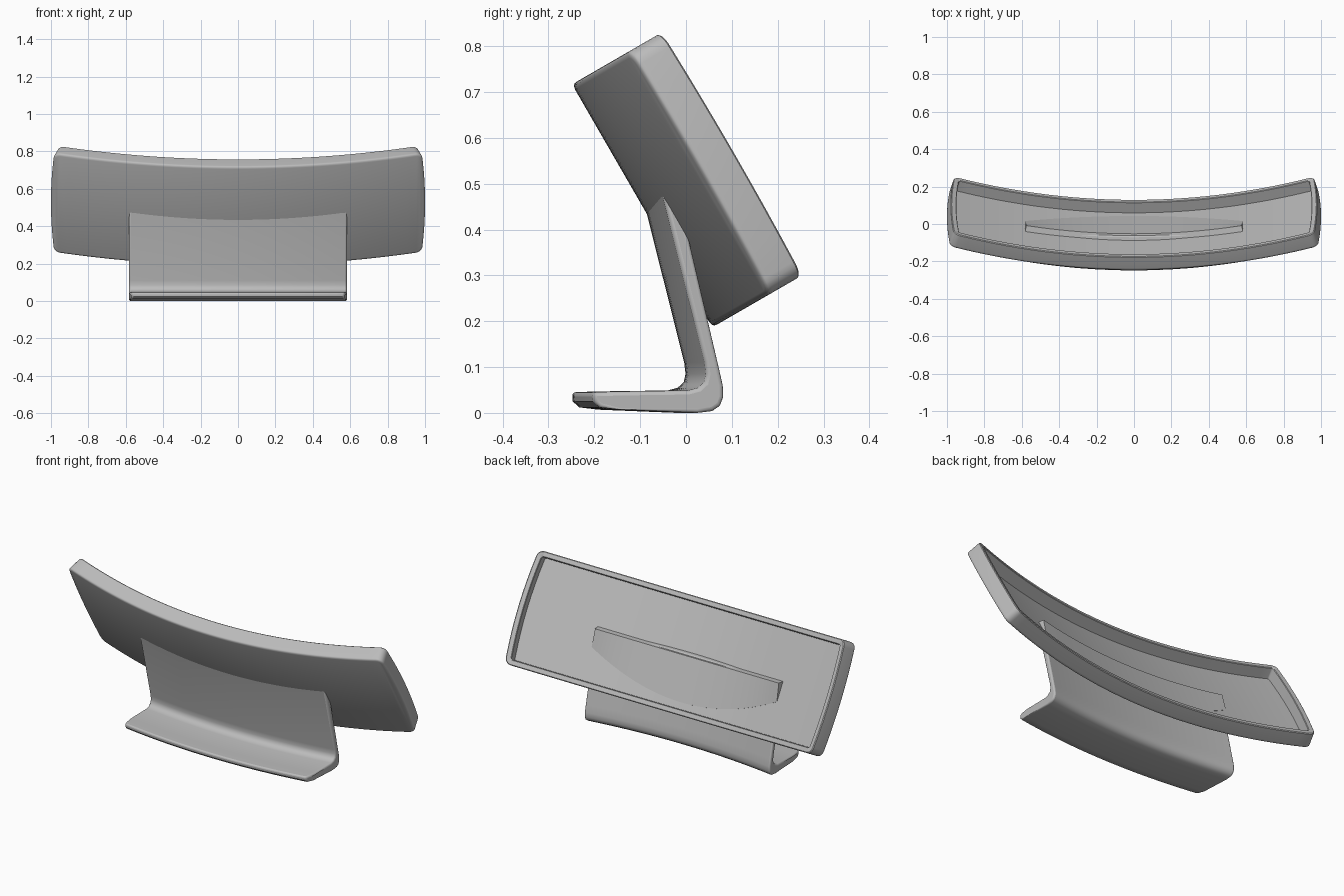
import bpy, bmesh, math

if "Cube" in bpy.data.objects:
    bpy.data.objects.remove(bpy.data.objects["Cube"])

grey = bpy.data.materials.new("plain grey")
grey.use_nodes = True
COLOUR = (0.5, 0.5, 0.5, 1)
grey.diffuse_color = COLOUR
grey.node_tree.nodes["Principled BSDF"].inputs["Base Color"].default_value = COLOUR

PANEL_BOW, STAND_BOW = 0.15, 0.134   # bend across the width
TILT = math.radians(30)
MID, HALF = 0.439, 0.306  # panel centre and half height along its slope
BACK, FLOOR = 0.143, 0.021


def panel_point(x, v, depth):
    """v runs up the slope; depth is measured square to the bent back."""
    slope = 2 * PANEL_BOW * x
    n = math.hypot(1, slope)
    w = BACK + PANEL_BOW * x * x + depth / n
    s, c = math.sin(TILT), math.cos(TILT)
    return (x - depth * slope / n, c * w - s * v, s * w + c * v)


def finish(bm, name, bevel=0):
    bmesh.ops.recalc_face_normals(bm, faces=bm.faces)
    mesh = bpy.data.meshes.new(name)
    bm.to_mesh(mesh)
    bm.free()
    obj = bpy.data.objects.new(name, mesh)
    bpy.context.collection.objects.link(obj)
    mesh.materials.append(grey)
    bpy.ops.object.select_all(action='DESELECT')
    obj.select_set(True)
    bpy.context.view_layer.objects.active = obj
    if bevel:
        mod = obj.modifiers.new("soft_edges", 'BEVEL')
        mod.width, mod.segments = bevel, 3
        mod.limit_method, mod.angle_limit = 'ANGLE', math.radians(45)
    bpy.ops.object.shade_smooth_by_angle(angle=math.radians(40))
    return obj


# Screen shell: bowed rounded outline, repeated as inset rings
COLS = 40


def end_outline(inset):
    """Right-hand end from top to bottom, with a slight outward bulge."""
    width, height = 1.003 - inset, HALF - inset
    r, bulge = max(0.036 - inset, 0.008), 0.014
    cx, cv = width - bulge - r, height - r
    corner = [(cx + r * math.sin(a), cv + r * math.cos(a))
              for a in (math.pi / 2 * i / 5 for i in range(6))]
    side = [(width - bulge * t * t, t * cv) for t in (0.75, 0.5, 0.25, 0)]
    half = corner + side
    return half + [(x, -v) for x, v in reversed(half[:-1])]


def ring(bm, inset, depth):
    right = end_outline(inset)
    edge, top = right[0]
    xs = [edge * (2 * i / COLS - 1) for i in range(1, COLS)]
    left = [(-x, -v) for x, v in right]
    pts = ([(x, top) for x in xs] + right
           + [(x, -top) for x in reversed(xs)] + left)
    return [bm.verts.new(panel_point(x, MID + v, depth)) for x, v in pts]


def fill(bm, loop):
    """Close a ring with strips across the height and a cap at each end."""
    n, k = COLS - 1, len(loop) // 2
    top = [loop[-1]] + loop[:n + 1]
    right = loop[n:k]
    bottom = [loop[k + n]] + list(reversed(loop[k:k + n])) + [right[-1]]
    for i in range(COLS):
        bm.faces.new((top[i], top[i + 1], bottom[i + 1], bottom[i]))
    bm.faces.new(right)
    bm.faces.new(loop[k + n:])


bm = bmesh.new()
steps = [(0.013, 0), (0.005, 0.002), (0.001, 0.006), (0, 0.014),
         (0, 0.081), (0.004, 0.085), (0.027, 0.085), (0.030, 0.082),
         (0.032, FLOOR)]
rings = [ring(bm, *s) for s in steps]
for a, b in zip(rings, rings[1:]):
    for i in range(len(a)):
        j = (i + 1) % len(a)
        bm.faces.new((a[i], a[j], b[j], b[i]))
fill(bm, rings[0])
fill(bm, rings[-1])
finish(bm, "screen_shell")


def bent_sweep(name, profile_at, half_width, cols, bevel):
    """Sweep a side profile across the width along the bow."""
    bm = bmesh.new()
    rows = []
    for i in range(cols + 1):
        x = half_width * (2 * i / cols - 1)
        rows.append([bm.verts.new(p) for p in profile_at(x)])
    for a, b in zip(rows, rows[1:]):
        for i in range(len(a)):
            j = (i + 1) % len(a)
            bm.faces.new((a[i], a[j], b[j], b[i]))
    bm.faces.new(rows[0])
    bm.faces.new(rows[-1])
    return finish(bm, name, bevel)


# Stand: foot and leaning leg in one bent sheet, narrowing at the toe
STAND = [(-0.249, 0.045), (-0.22, 0.046), (-0.18, 0.047), (-0.04, 0.049),
         (-0.018, 0.055), (-0.005, 0.067), (-0.001, 0.085), (-0.004, 0.11),
         (-0.097, 0.48), (-0.062, 0.48), (0.027, 0.1), (0.036, 0.06),
         (0.037, 0.035), (0.030, 0.016), (0.013, 0.004), (-0.02, 0),
         (-0.19, 0.007), (-0.233, 0.012), (-0.247, 0.025)]


def stand_profile(x):
    def toe(y):
        return 1 - 0.025 * (max(0, -y - 0.17) / 0.08) ** 2
    return [(x * toe(y), y + STAND_BOW * x * x, z) for y, z in STAND]


bent_sweep("stand", stand_profile, 0.582, 24, 0.009)


# Mount: shallow wedge on the screen floor where the leg comes through
def mount_profile(x):
    low = 0.2 + 0.14 * (x / 0.58) ** 2
    section = [(0.455, FLOOR - 0.005), (0.437, FLOOR + 0.028),
               (low, FLOOR + 0.001), (low, FLOOR - 0.006)]
    return [panel_point(x, v, depth) for v, depth in section]


bent_sweep("mount_wedge", mount_profile, 0.585, 24, 0)
